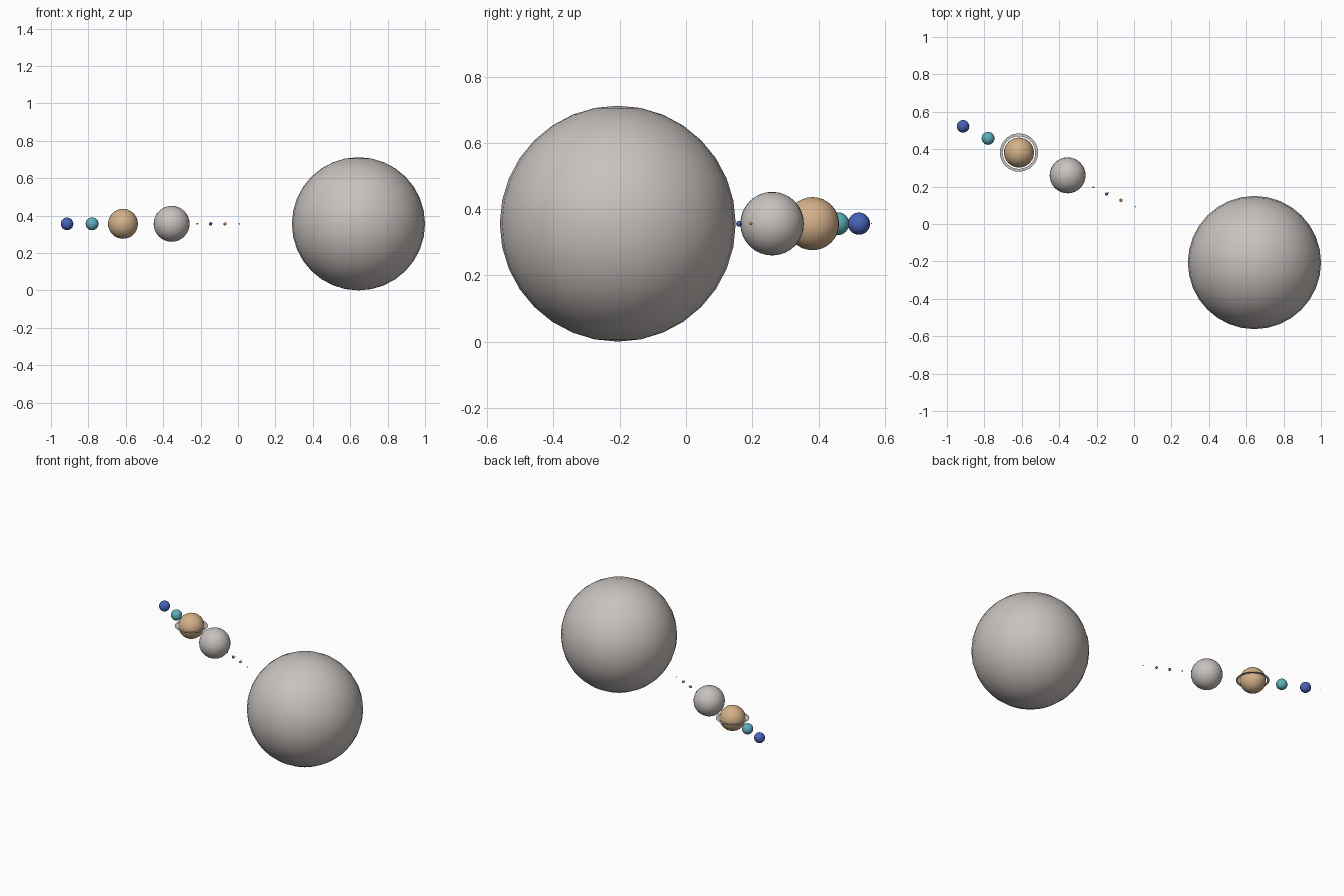
import bpy, bmesh, math

if "Cube" in bpy.data.objects:
    bpy.data.objects.remove(bpy.data.objects["Cube"])

Z = 0.356  # height shared by every body


def material(name, r, g, b):
    m = bpy.data.materials.new(name)
    m.diffuse_color = (r, g, b, 1)
    m.use_nodes = True
    m.node_tree.nodes["Principled BSDF"].inputs["Base Color"].default_value = m.diffuse_color
    return m


grey = material("warm grey", 0.58, 0.54, 0.52)
tan = material("tan", 0.66, 0.44, 0.25)
teal = material("teal", 0.11, 0.43, 0.50)
blue = material("blue", 0.065, 0.125, 0.48)
rust = material("rust", 0.50, 0.22, 0.10)


def ball(name, x, y, r, mat, segs=32):
    bpy.ops.mesh.primitive_uv_sphere_add(segments=segs, ring_count=segs // 2,
                                         radius=r, location=(x, y, Z))
    ob = bpy.context.object
    ob.name = name
    ob.data.materials.append(mat)
    bpy.ops.object.shade_smooth()
    return ob


def flat_ring(name, x, y, inner, outer, mat, n=64):
    # paper-thin annulus around a planet
    bm = bmesh.new()
    loops = [[bm.verts.new((r * math.cos(2 * math.pi * i / n),
                            r * math.sin(2 * math.pi * i / n), 0))
              for i in range(n)] for r in (inner, outer)]
    a, b = loops
    for i in range(n):
        j = (i + 1) % n
        bm.faces.new((a[i], b[i], b[j], a[j]))
    me = bpy.data.meshes.new(name)
    bm.to_mesh(me)
    bm.free()
    me.materials.append(mat)
    ob = bpy.data.objects.new(name, me)
    ob.location = (x, y, Z)
    bpy.context.collection.objects.link(ob)


# star
ball("star", 0.644, -0.206, 0.356, grey)

# small inner planets and a moon
ball("first_planet", 0.007, 0.092, 0.0034, grey)
ball("second_planet", -0.070, 0.127, 0.0083, rust)
ball("third_planet", -0.147, 0.160, 0.0088, blue)
ball("moon", -0.136, 0.166, 0.0024, grey)
ball("fourth_planet", -0.217, 0.196, 0.0047, rust)

# giant planets
ball("banded_giant", -0.355, 0.260, 0.096, grey)
ball("ringed_giant", -0.615, 0.382, 0.080, tan)
flat_ring("planet_ring", -0.615, 0.382, 0.087, 0.102, grey)
ball("teal_giant", -0.780, 0.458, 0.0345, teal)
ball("blue_giant", -0.914, 0.522, 0.0335, blue)

# outermost dwarf planet
ball("dwarf_planet", -0.998, 0.560, 0.0017, grey)
